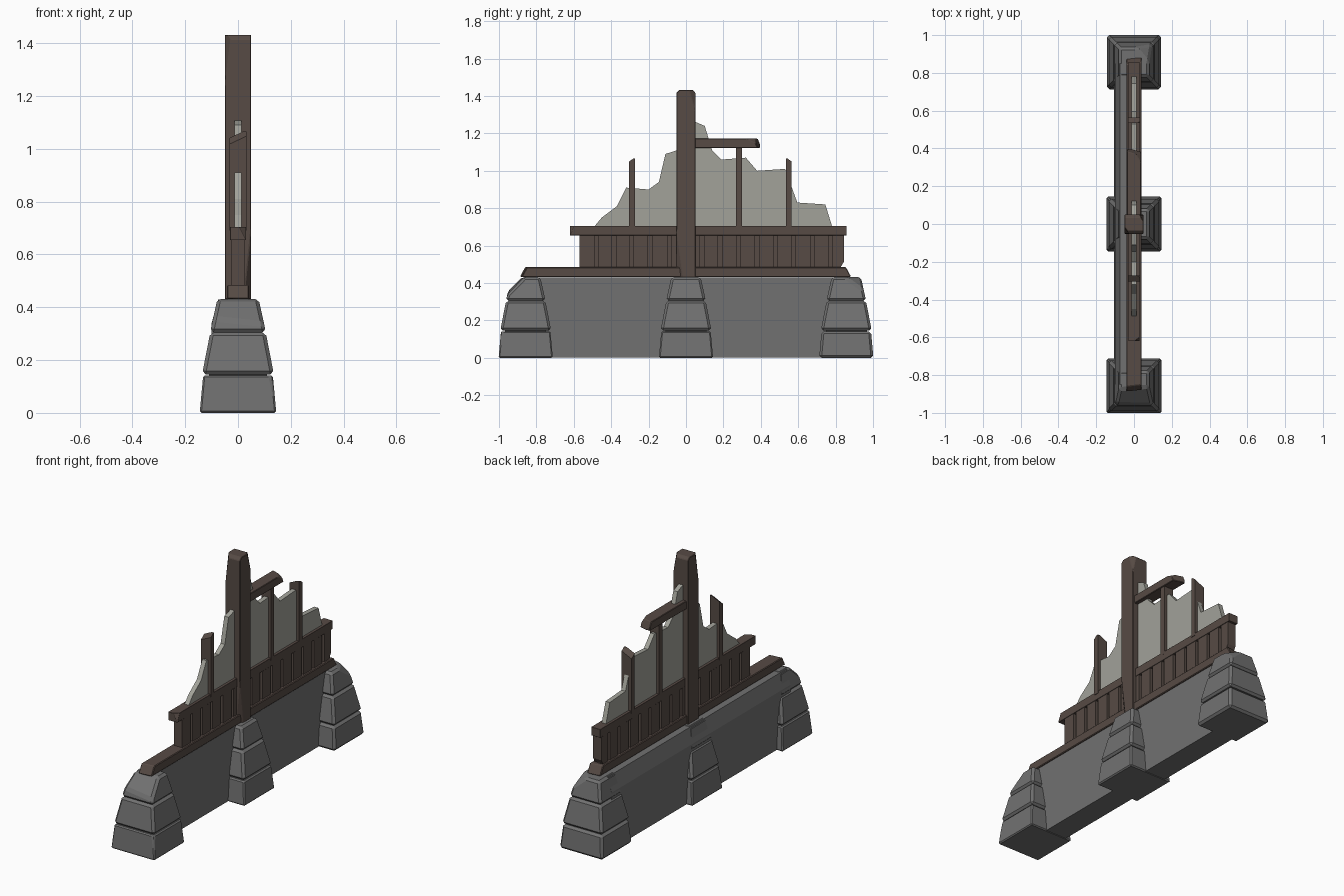
import bpy, bmesh
from mathutils import Vector

if "Cube" in bpy.data.objects:
    bpy.data.objects.remove(bpy.data.objects["Cube"])


def material(name, rgb):
    m = bpy.data.materials.new(name)
    m.diffuse_color = (*rgb, 1)
    m.use_nodes = True
    m.node_tree.nodes["Principled BSDF"].inputs["Base Color"].default_value = m.diffuse_color
    return m


STONE = material("grey stone", (0.165, 0.165, 0.165))
WOOD = material("dark brown wood", (0.095, 0.070, 0.059))
PLASTER = material("pale plaster", (0.36, 0.36, 0.32))


def finish(name, bm, mat, chips=(), bevel=0.0):
    """Slice off chipped corners (point, normal), bevel and link the mesh."""
    for point, normal in chips:
        bmesh.ops.bisect_plane(bm, geom=bm.verts[:] + bm.edges[:] + bm.faces[:],
                               plane_co=Vector(point), plane_no=Vector(normal),
                               clear_outer=True)
        bmesh.ops.holes_fill(bm, edges=[e for e in bm.edges if e.is_boundary])
    bmesh.ops.recalc_face_normals(bm, faces=bm.faces[:])
    me = bpy.data.meshes.new(name)
    bm.to_mesh(me)
    bm.free()
    me.materials.append(mat)
    ob = bpy.data.objects.new(name, me)
    bpy.context.collection.objects.link(ob)
    if bevel:
        mod = ob.modifiers.new("worn_edges", 'BEVEL')
        mod.width = bevel
        mod.segments = 1
    return ob


def block(name, mat, low, high, chips=(), bevel=0.0):
    """Tapered block; low and high are (x0, x1, y0, y1, z)."""
    bm = bmesh.new()
    rings = [[bm.verts.new(p) for p in ((a, c, z), (b, c, z), (b, d, z), (a, d, z))]
             for a, b, c, d, z in (low, high)]
    bm.faces.new(rings[0][::-1])
    bm.faces.new(rings[1])
    for i in range(4):
        j = (i + 1) % 4
        bm.faces.new((rings[0][i], rings[0][j], rings[1][j], rings[1][i]))
    return finish(name, bm, mat, chips, bevel)


def bar(name, mat, x, y0, y1, z0, z1, chips=(), bevel=0.0):
    return block(name, mat, (-x, x, y0, y1, z0), (-x, x, y0, y1, z1), chips, bevel)


def extrude(name, mat, points, offset, bevel=0.0):
    """Flat outline of 3D points pushed along offset."""
    bm = bmesh.new()
    face = bm.faces.new([bm.verts.new(p) for p in points])
    new = bmesh.ops.extrude_face_region(bm, geom=[face], use_keep_orig=True)
    moved = [v for v in new["geom"] if isinstance(v, bmesh.types.BMVert)]
    bmesh.ops.translate(bm, verts=moved, vec=Vector(offset))
    return finish(name, bm, mat, bevel=bevel)


# Stone wall, set back on the +x side, sloped ledge on the -x side
profile = [(-0.105, 0.003), (-0.1, 0.34), (-0.075, 0.43), (0.035, 0.43), (0.035, 0.003)]
extrude("stone_wall", STONE, [(x, -0.85, z) for x, z in profile], (0, 1.7, 0))

# Three stacked pillars; each tier is (z0, half width, z1, half width)
tiers = [(0.0, 0.145, 0.142, 0.132), (0.146, 0.136, 0.305, 0.105), (0.305, 0.106, 0.432, 0.078)]
chips = {
    ("front", 2): [((0, -0.957, 0.345), (0.06, -0.7, 0.7))],
    ("back", 2): [((0.06, 0.945, 0.39), (0.55, 0.45, 0.75))],
    ("middle", 2): [((0.09, 0.09, 0.40), (0.7, 0.6, 0.4))],
    ("front", 0): [((0.14, -0.985, 0.10), (0.6, -0.75, 0.2))],
    ("middle", 0): [((-0.14, -0.125, 0.10), (-0.7, -0.65, 0.2))],
}
for label, y in (("front", -0.857), ("middle", 0.0), ("back", 0.857)):
    for i, (z0, h0, z1, h1) in enumerate(tiers):
        block(f"{label}_pillar_tier_{i + 1}", STONE,
              (-h0, h0, y - h0, y + h0, z0), (-h1, h1, y - h1, y + h1, z1),
              chips.get((label, i), ()), 0.013)
    block(f"{label}_pillar_core", STONE,
          (-0.115, 0.115, y - 0.115, y + 0.115, 0.10),
          (-0.085, 0.085, y - 0.085, y + 0.085, 0.34))

# Sill beam with broken ends
bar("sill_beam", WOOD, 0.041, -0.885, 0.88, 0.432, 0.485,
    [((0, -0.87, 0.458), (0.1, -0.87, 0.47)), ((0, 0.865, 0.458), (-0.1, 0.87, 0.47))], 0.004)

# Planked panel: thin backing with upright boards between the grooves
bar("panel_backing", WOOD, 0.010, -0.56, 0.83, 0.48, 0.66)
grooves = [-0.48, -0.385, -0.29, -0.193, -0.09, 0.085, 0.182, 0.28, 0.38, 0.478, 0.575, 0.675, 0.772]
edges = [-0.58] + grooves + [0.854]
for i, (a, b) in enumerate(zip(edges, edges[1:])):
    cut = [((0, 0.842, 0.51), (0, 0.85, -0.5))] if b == 0.854 else []
    bar(f"panel_board_{i + 1}", WOOD, 0.027, a + 0.010, b - 0.010, 0.48, 0.66, cut)

# Rail over the boards
bar("panel_rail", WOOD, 0.030, -0.62, 0.858, 0.655, 0.705,
    [((0.03, -0.60, 0.70), (0.6, -0.7, 0.3))], 0.003)

# Tall main post with a worn top
bar("main_post", WOOD, 0.05, -0.052, 0.05, 0.43, 1.432, [
    ((0.045, 0.045, 1.36), (0.80, 0.58, 0.17)),
    ((-0.047, -0.045, 1.30), (-0.80, -0.58, 0.10)),
    ((0, -0.04, 1.428), (0, -0.7, 0.7)),
    ((0, 0.040, 1.428), (0, 0.7, 0.7)),
    ((0.045, -0.045, 0.60), (0.78, -0.60, -0.08)),
], 0.003)

# Snapped studs and the short cross beam
bar("front_stud", WOOD, 0.033, -0.305, -0.273, 0.69, 1.065,
    [((0, -0.289, 1.045), (-0.35, -0.55, 0.75))])
bar("middle_stud", WOOD, 0.031, 0.268, 0.300, 0.69, 1.13)
bar("back_stud", WOOD, 0.033, 0.535, 0.565, 0.69, 1.065,
    [((0, 0.55, 1.045), (-0.35, 0.55, 0.75))])
bar("cross_beam", WOOD, 0.037, 0.04, 0.395, 1.122, 1.172,
    [((0, 0.382, 1.15), (0.25, 0.85, 0.35)), ((0.03, 0.35, 1.165), (0.6, 0.35, 0.7))], 0.003)

# Broken plaster sheet
outline = [(-0.50, 0.69), (-0.45, 0.75), (-0.37, 0.81), (-0.32, 0.91), (-0.20, 0.90),
           (-0.145, 0.94), (-0.11, 1.09), (-0.03, 1.115), (0.03, 1.27), (0.10, 1.24),
           (0.14, 1.11), (0.19, 1.06), (0.32, 1.07), (0.38, 1.00), (0.53, 1.01),
           (0.595, 0.83), (0.745, 0.82), (0.785, 0.69)]
extrude("plaster_sheet", PLASTER, [(-0.014, y, z) for y, z in outline], (0.028, 0, 0))
